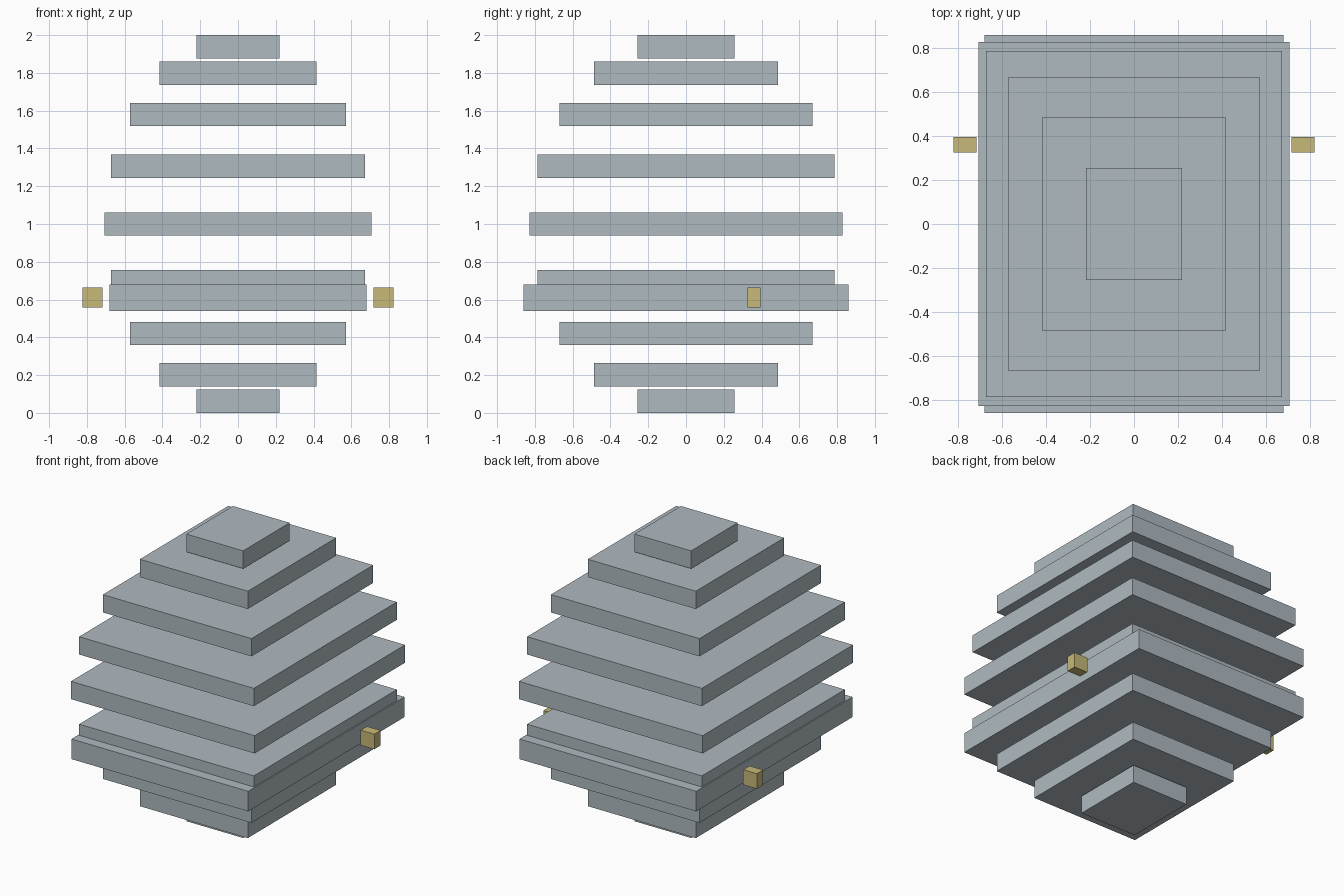
import bpy
from math import sin, cos, radians

old = bpy.data.objects.get("Cube")
if old:
    bpy.data.objects.remove(old, do_unlink=True)


def material(name, rgb):
    mat = bpy.data.materials.new(name)
    mat.use_nodes = True
    colour = (*rgb, 1)
    mat.diffuse_color = colour
    mat.node_tree.nodes["Principled BSDF"].inputs["Base Color"].default_value = colour
    return mat


grey = material("blue grey", (0.43, 0.49, 0.53))
gold = material("dull gold", (0.57, 0.48, 0.19))


def block(name, centre, size, mat):
    bpy.ops.mesh.primitive_cube_add(size=1, location=centre)
    obj = bpy.context.object
    obj.name = name
    obj.scale = size
    bpy.ops.object.transform_apply(location=False, rotation=False, scale=True)
    obj.data.materials.append(mat)
    return obj


# Floating slabs stacked along an ellipsoid, evenly stepped by angle
THICKNESS = 0.124
WIDTH, DEPTH, HEIGHT = 1.415, 1.655, 0.986
for i in range(1, 10):
    a = radians(18 * i)
    block(f"slab_{i}", (0, 0, 1 - HEIGHT * cos(a)),
          (WIDTH * sin(a), DEPTH * sin(a), THICKNESS), grey)

# Wide band around the lower body
block("lower_band", (0, 0, 0.61), (1.362, 1.72, 0.14), grey)

# Small gold studs floating beside the band
for side, x in (("left", 1), ("right", -1)):
    block(f"{side}_stud", (0.77 * x, 0.36, 0.61), (0.105, 0.07, 0.105), gold)
